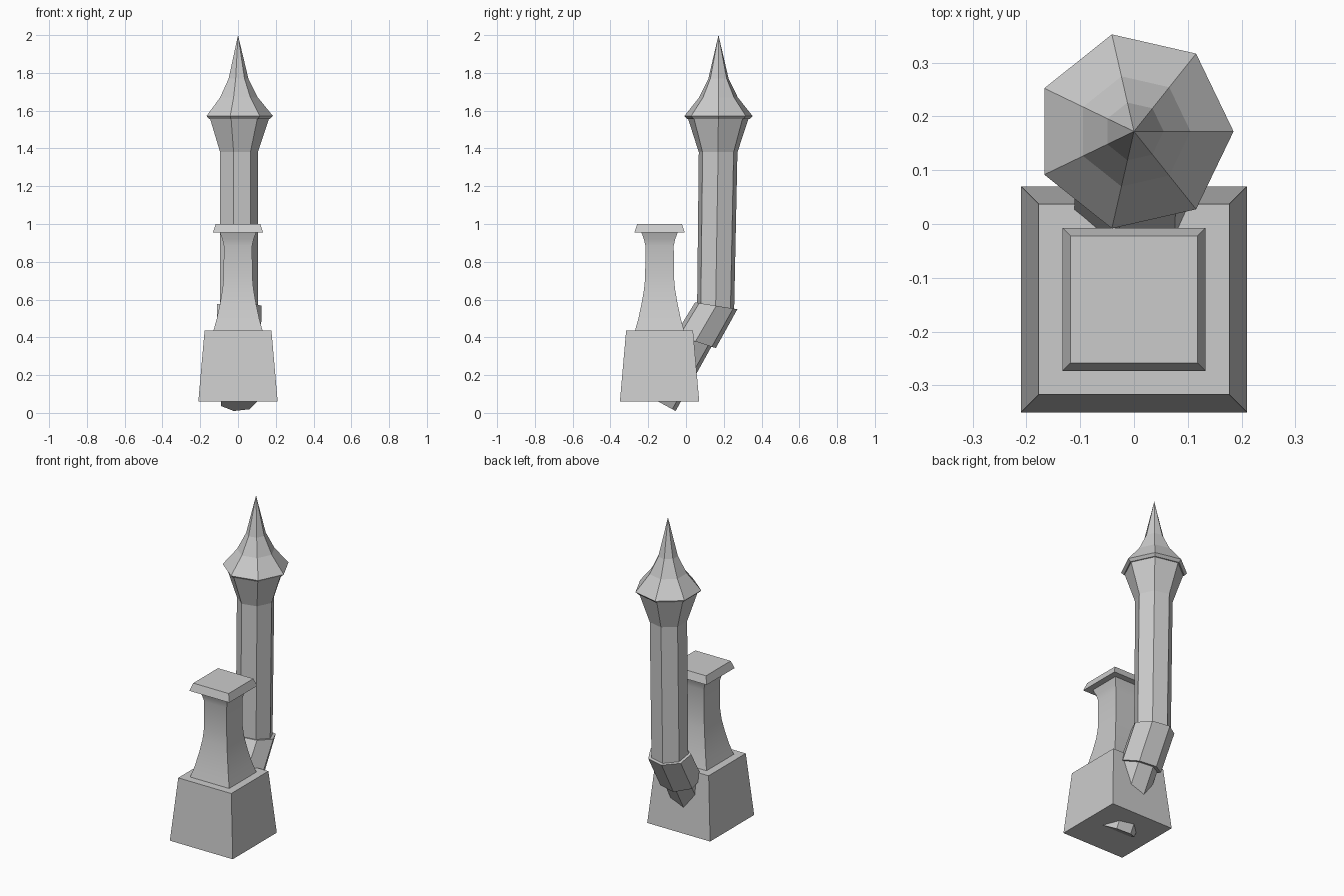
import bpy, bmesh, math

if "Cube" in bpy.data.objects:
    bpy.data.objects.remove(bpy.data.objects["Cube"])


def loft(name, rings, smooth=False):
    """Skin a stack of equal-sided rings; a one-point ring closes to a tip."""
    bm = bmesh.new()
    loops = [[bm.verts.new(p) for p in ring] for ring in rings]
    for a, b in zip(loops, loops[1:]):
        n = len(a)
        for i in range(n):
            j = (i + 1) % n
            bm.faces.new([a[i], a[j], b[0]] if len(b) == 1 else [a[i], a[j], b[j], b[i]])
    for end in (loops[0], loops[-1]):
        if len(end) > 2:
            bm.faces.new(end)
    bmesh.ops.recalc_face_normals(bm, faces=bm.faces[:])
    mesh = bpy.data.meshes.new(name)
    bm.to_mesh(mesh)
    bm.free()
    ob = bpy.data.objects.new(name, mesh)
    bpy.context.collection.objects.link(ob)
    if smooth:
        bpy.ops.object.select_all(action='DESELECT')
        bpy.context.view_layer.objects.active = ob
        ob.select_set(True)
        bpy.ops.object.shade_smooth_by_angle(angle=math.radians(35))
    return ob


def square(h, z, cy=-0.14):
    return [(-h, cy - h, z), (h, cy - h, z), (h, cy + h, z), (-h, cy + h, z)]


def hept(r, y, z, dy=None, dz=0.0):
    """Seven-sided ring; dy, dz is the (tilted) half extent across y and z."""
    dy = r * 0.975 if dy is None else dy
    pts = []
    for i in range(7):
        a = math.tau * i / 7
        s = math.sin(a) / 0.975
        pts.append((r * math.cos(a), y + dy * s, z + dz * s))
    return pts


# Square pedestal: tapered base, waisted column, bevelled cap
loft("pedestal_base", [square(0.21, 0.06), square(0.177, 0.435)])
column = [(0.130, 0.435), (0.112, 0.50), (0.095, 0.58), (0.082, 0.655),
          (0.076, 0.72), (0.075, 0.885), (0.083, 0.92), (0.096, 0.955)]
loft("pedestal_column", [square(h, z) for h, z in column], smooth=True)
loft("pedestal_cap", [square(0.133, 0.955), square(0.118, 1.0)])

# Slanted support running through the pedestal
loft("slanted_support", [hept(0.10, -0.143, 0.058, 0.088, -0.048),
                         hept(0.105, 0.05, 0.39, 0.09, -0.03)])

# Thicker elbow below the turret
loft("elbow_collar", [hept(0.122, 0.05, 0.378, 0.108, -0.035),
                      hept(0.124, 0.16, 0.567, 0.112, -0.018)])

# Turret shaft with flared head
loft("turret_shaft", [hept(0.105, 0.157, 0.565, 0.098, -0.013),
                      hept(0.105, 0.17, 1.38),
                      hept(0.165, 0.171, 1.56)])

# Concave pointed roof
roof = [(0.170, 1.557), (0.185, 1.572), (0.105, 1.67), (0.055, 1.77)]
loft("turret_roof", [hept(r, 0.172, z) for r, z in roof] + [[(0, 0.172, 2.0)]])
